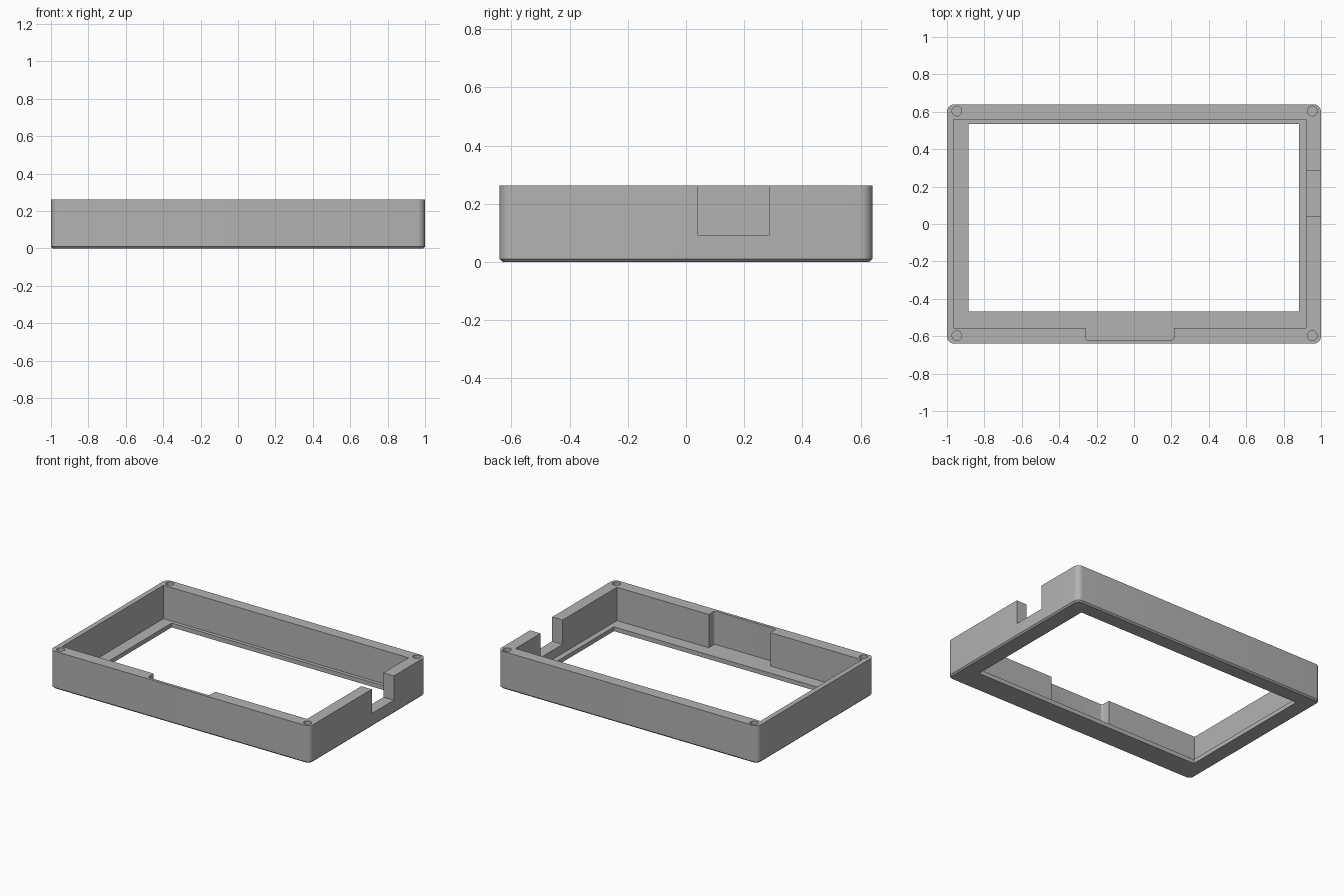
import bpy
import bmesh
import math

if "Cube" in bpy.data.objects:
    bpy.data.objects.remove(bpy.data.objects["Cube"], do_unlink=True)

HEIGHT, FLOOR, ABOVE = 0.262, 0.03, 0.4
HALF_X, HALF_Y = 1.0, 0.64

grey = bpy.data.materials.new("matte grey")
grey.use_nodes = True
grey.diffuse_color = (0.45, 0.45, 0.45, 1)
grey.node_tree.nodes["Principled BSDF"].inputs["Base Color"].default_value = grey.diffuse_color


def rectangle(x0, x1, y0, y1):
    return [(x0, y0), (x1, y0), (x1, y1), (x0, y1)]


def prism(name, outline, z0, z1, radius=0, rounded=lambda p: True, chamfer=0):
    """Extrude an outline, round chosen upright edges, chamfer the base."""
    bm = bmesh.new()
    base = bm.faces.new([bm.verts.new((x, y, z0)) for x, y in outline])
    top = bmesh.ops.extrude_face_region(bm, geom=[base])["geom"]
    for v in top:
        if isinstance(v, bmesh.types.BMVert):
            v.co.z = z1
    bmesh.ops.recalc_face_normals(bm, faces=bm.faces)
    if radius:
        upright = [e for e in bm.edges
                   if abs(e.verts[0].co.z - e.verts[1].co.z) > 0.01
                   and rounded(e.verts[0].co)]
        bmesh.ops.bevel(bm, geom=upright, offset=radius, segments=8,
                        profile=0.5, affect='EDGES')
    if chamfer:
        rim = [e for e in bm.edges if all(abs(v.co.z - z0) < 1e-5 for v in e.verts)]
        bmesh.ops.bevel(bm, geom=rim, offset=chamfer, segments=1, affect='EDGES')
    bmesh.ops.recalc_face_normals(bm, faces=bm.faces)
    mesh = bpy.data.meshes.new(name)
    bm.to_mesh(mesh)
    bm.free()
    mesh.materials.append(grey)
    obj = bpy.data.objects.new(name, mesh)
    bpy.context.collection.objects.link(obj)
    return obj


def cut(target, cutter):
    cutter.hide_render = True
    mod = target.modifiers.new(cutter.name, 'BOOLEAN')
    mod.operation = 'DIFFERENCE'
    mod.solver = 'EXACT'
    mod.object = cutter
    bpy.context.view_layer.objects.active = target
    bpy.ops.object.modifier_apply(modifier=mod.name)
    bpy.data.objects.remove(cutter, do_unlink=True)


# Outer shell with rounded corners and a chamfered base
frame = prism("bezel_frame", rectangle(-HALF_X, HALF_X, -HALF_Y, HALF_Y),
              0, HEIGHT, radius=0.04, chamfer=0.01)

# Inner cavity, including the shallow recess in the front wall
cavity = [(-0.965, -0.555), (-0.26, -0.555), (-0.26, -0.62), (0.213, -0.62),
          (0.213, -0.555), (0.92, -0.555), (0.92, 0.56), (-0.965, 0.56)]
cut(frame, prism("cavity_cutter", cavity, FLOOR, ABOVE, radius=0.015,
                 rounded=lambda p: p.y < -0.6))

# Window through the floor
cut(frame, prism("window_cutter", rectangle(-0.885, 0.882, -0.468, 0.535), -0.1, 0.1))

# Connector notch in the side wall
cut(frame, prism("notch_cutter", rectangle(0.9, 1.1, 0.042, 0.285), 0.093, ABOVE))

# Screw holes at the four corners
for x in (-0.947, 0.953):
    for y in (-0.597, 0.604):
        circle = [(x + 0.026 * math.cos(math.tau * i / 32),
                   y + 0.026 * math.sin(math.tau * i / 32)) for i in range(32)]
        cut(frame, prism("screw_hole_cutter", circle, 0.08, ABOVE))

# Smooth the round corners and holes, keep the rest crisp
bpy.ops.object.select_all(action='DESELECT')
frame.select_set(True)
bpy.context.view_layer.objects.active = frame
bpy.ops.object.shade_smooth_by_angle(angle=math.radians(30))
